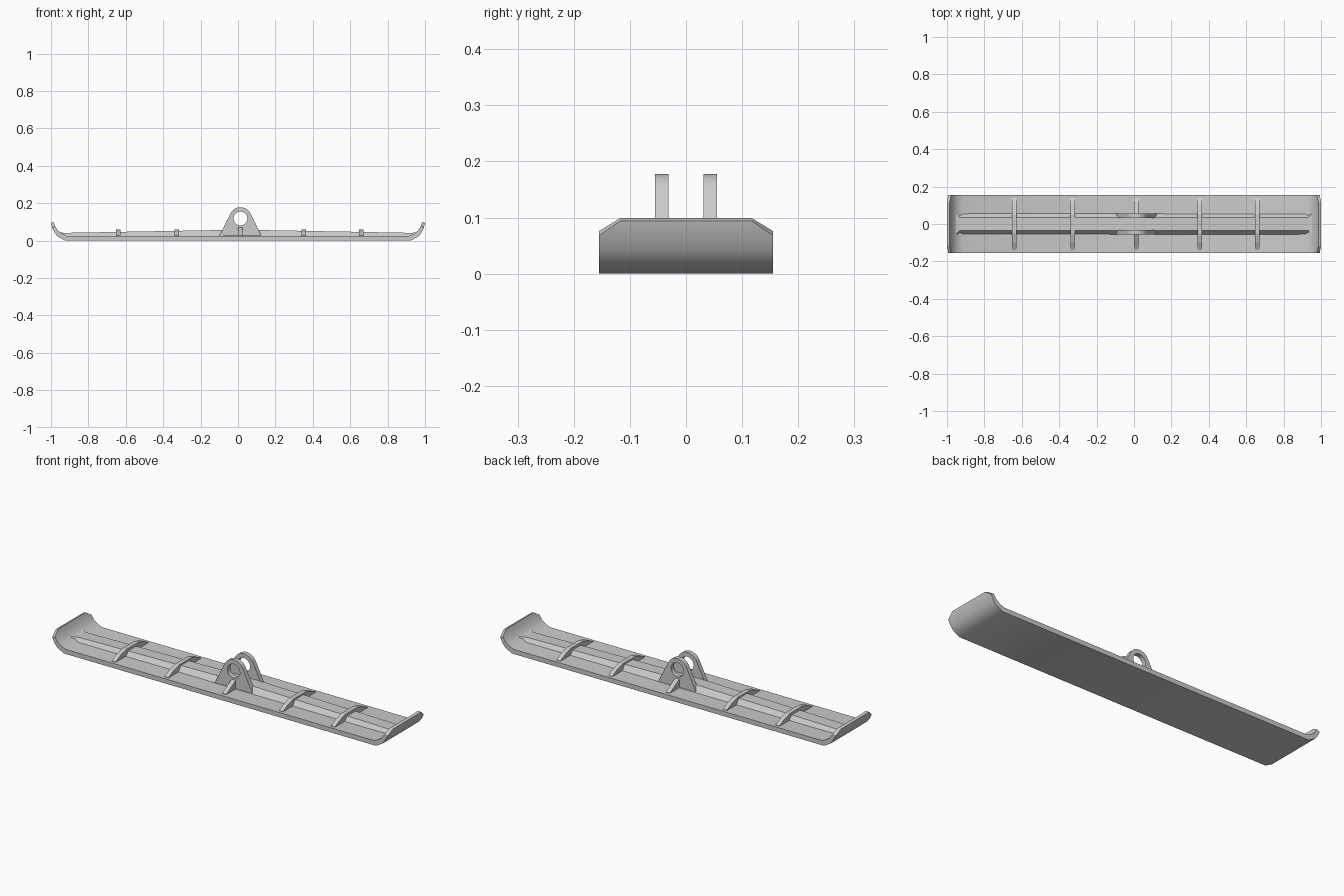
import bpy, bmesh
from math import sin, cos, pi, radians, atan2, acos, hypot

if "Cube" in bpy.data.objects:
    bpy.data.objects.remove(bpy.data.objects["Cube"])


def finish(obj, smooth=False):
    bm = bmesh.new()
    bm.from_mesh(obj.data)
    bmesh.ops.recalc_face_normals(bm, faces=bm.faces)
    bm.to_mesh(obj.data)
    bm.free()
    if smooth:
        bpy.ops.object.select_all(action='DESELECT')
        obj.select_set(True)
        bpy.context.view_layer.objects.active = obj
        bpy.ops.object.shade_smooth_by_angle(angle=radians(30))
    return obj


def loft(name, rings, smooth=False):
    """Skin a row of equal-sized cross-section rings and cap both ends."""
    n = len(rings[0])
    verts = [p for r in rings for p in r]
    faces = [tuple(range(n)), tuple(range(len(verts) - n, len(verts)))]
    for i in range(len(rings) - 1):
        for j in range(n):
            k = (j + 1) % n
            faces.append((i * n + j, i * n + k, (i + 1) * n + k, (i + 1) * n + j))
    me = bpy.data.meshes.new(name)
    me.from_pydata(verts, [], faces)
    obj = bpy.data.objects.new(name, me)
    bpy.context.collection.objects.link(obj)
    return finish(obj, smooth)


def extrude_y(name, profile, y0, y1, smooth=False):
    return loft(name, [[(x, y, z) for x, z in profile] for y in (y0, y1)], smooth)


CX = 0.013  # centre of the lugs and middle rib

# Base plate with upturned ends: outer x, z, inner x, z, half width
ends = [(0.925, 0, 0.915, 0.025, 0.155), (0.965, 0.022, 0.945, 0.039, 0.155),
        (0.98, 0.042, 0.963, 0.054, 0.155), (0.993, 0.068, 0.977, 0.076, 0.155),
        (1.0, 0.094, 0.986, 0.099, 0.117)]
stations = [(-1, e) for e in reversed(ends)] + [(1, e) for e in ends]
loft("base_plate", [[(s * a, -w, b), (s * a, w, b), (s * c, w, d), (s * c, -w, d)]
                    for s, (a, b, c, d, w) in stations], smooth=True)

# Central spine: tapers down from the middle, flares at the ends
spine = [(-0.957, 0.06, 0.045), (-0.93, 0.034, 0.041), (CX, 0.034, 0.058),
         (0.93, 0.034, 0.041), (0.957, 0.06, 0.045)]
loft("spine", [[(x, -0.06, 0.02), (x, 0.06, 0.02), (x, w, z), (x, -w, z)]
               for x, w, z in spine])

# Cross ribs sloping down to the plate edges
half = [(0.138, 0.02), (0.138, 0.027), (0.1, 0.046), (0.052, 0.06)]
for i, x in enumerate((-0.64, -0.327, 0.352, 0.66)):
    prof = half + [(-y, z) for y, z in reversed(half)]
    loft(f"cross_rib_{i + 1}", [[(x + d, y, z) for y, z in prof] for d in (-0.012, 0.012)])

# Short gussets bracing the lugs
for s, side in ((-1, "front"), (1, "back")):
    prof = [(0.045, 0.02), (0.135, 0.02), (0.135, 0.027), (0.09, 0.052), (0.045, 0.076)]
    loft(f"{side}_gusset", [[(CX + d, s * y, z) for y, z in prof] for d in (-0.012, 0.012)])

# Pair of mounting lugs with pin holes
R, ZC, ZB, HB = 0.06, 0.118, 0.022, 0.114
# angle where the sloped side touches the rounded top
t = atan2(ZB - ZC, HB) + acos(R / hypot(HB, ZB - ZC))
arc = [t + (pi - 2 * t) * i / 20 for i in range(21)]
outline = ([(CX - HB, ZB), (CX + HB, ZB)] +
           [(CX + R * cos(a), ZC + R * sin(a)) for a in arc])
hole = [(CX + 0.037 * cos(2 * pi * i / 32), ZC + 0.037 * sin(2 * pi * i / 32)) for i in range(32)]
cutter = extrude_y("pin_hole_cutter", hole, -0.2, 0.2)
cutter.hide_render = True
cutter.hide_viewport = False
for name, y0, y1 in (("front_lug", -0.055, -0.031), ("back_lug", 0.031, 0.055)):
    lug = extrude_y(name, outline, y0, y1)
    mod = lug.modifiers.new("pin_hole", 'BOOLEAN')
    mod.operation = 'DIFFERENCE'
    mod.solver = 'EXACT'
    mod.object = cutter
    bpy.ops.object.select_all(action='DESELECT')
    lug.select_set(True)
    bpy.context.view_layer.objects.active = lug
    bpy.ops.object.modifier_apply(modifier=mod.name)
    bpy.ops.object.shade_smooth_by_angle(angle=radians(30))
bpy.data.objects.remove(cutter)
